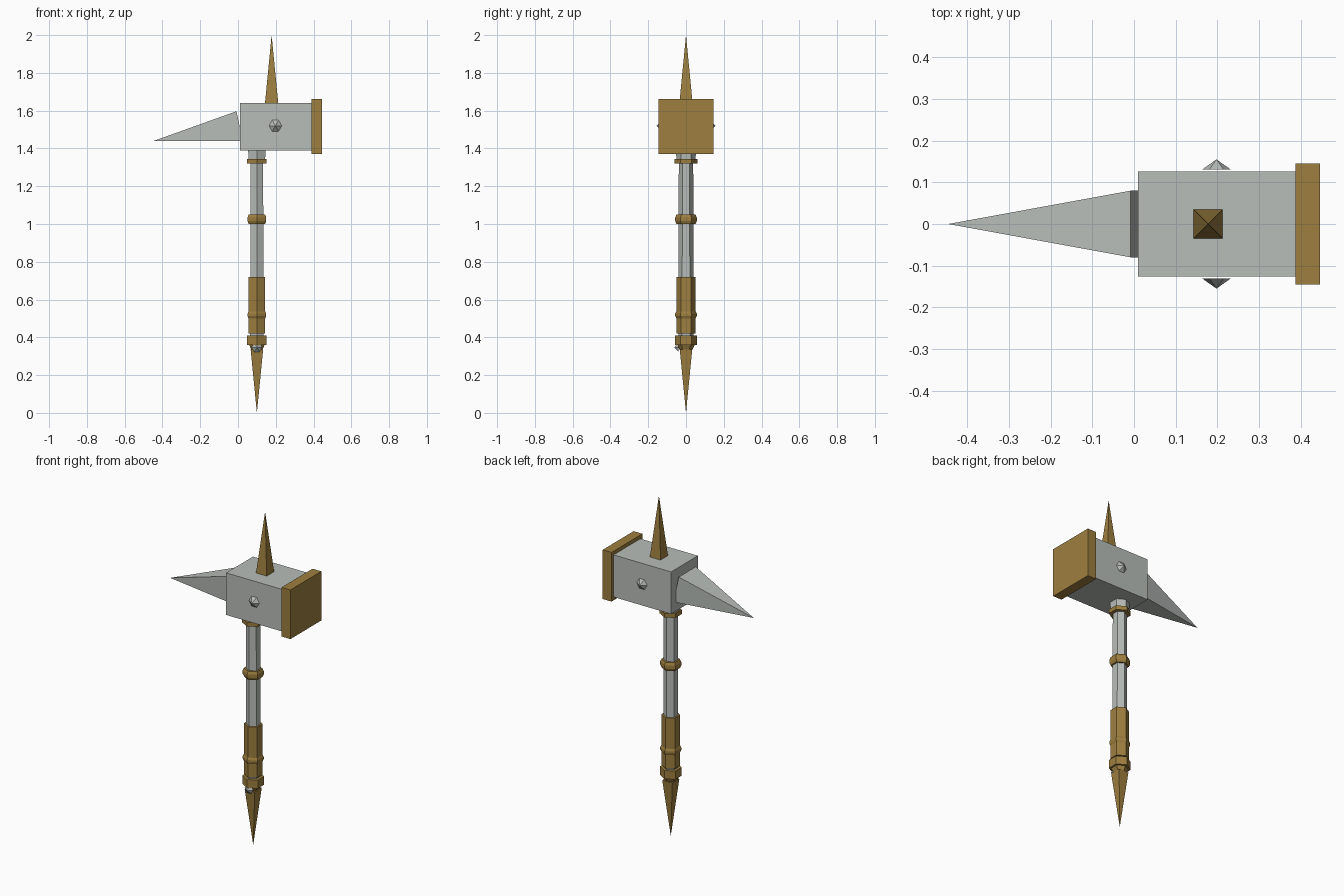
import bpy, bmesh, math
from mathutils import Vector, Matrix

if "Cube" in bpy.data.objects:
    bpy.data.objects.remove(bpy.data.objects["Cube"])


def material(name, rgb):
    m = bpy.data.materials.new(name)
    m.diffuse_color = (*rgb, 1)
    m.use_nodes = True
    m.node_tree.nodes["Principled BSDF"].inputs["Base Color"].default_value = m.diffuse_color
    return m


steel = material("steel", (0.48, 0.51, 0.485))
gold = material("dark gold", (0.34, 0.21, 0.05))


def finish(name, bm, mat):
    bmesh.ops.remove_doubles(bm, verts=bm.verts, dist=1e-5)
    bmesh.ops.recalc_face_normals(bm, faces=bm.faces)
    me = bpy.data.meshes.new(name)
    bm.to_mesh(me)
    bm.free()
    me.materials.append(mat)
    ob = bpy.data.objects.new(name, me)
    bpy.context.collection.objects.link(ob)
    return ob


def box(name, lo, hi, mat):
    bm = bmesh.new()
    bmesh.ops.create_cube(bm, size=1)
    for v in bm.verts:
        v.co = Vector([(a + b) / 2 + c * (b - a) for a, b, c in zip(lo, hi, v.co)])
    return finish(name, bm, mat)


def lathe(name, profile, mat, x=0.10, sides=6, turn=math.pi / 2):
    """Low-poly stack of (z, radius) rings around a vertical axis."""
    bm = bmesh.new()
    rings = [[bm.verts.new((x + r * math.cos(turn + i * math.tau / sides),
                            r * math.sin(turn + i * math.tau / sides), z))
              for i in range(sides)] for z, r in profile]
    for a, b in zip(rings, rings[1:]):
        for i in range(sides):
            j = (i + 1) % sides
            bm.faces.new((a[i], a[j], b[j], b[i]))
    bm.faces.new(rings[0])
    bm.faces.new(rings[-1])
    return finish(name, bm, mat)


def pyramid(name, base, tip, mat):
    bm = bmesh.new()
    vs = [bm.verts.new(p) for p in base]
    t = bm.verts.new(tip)
    bm.faces.new(vs)
    for a, b in zip(vs, vs[1:] + vs[:1]):
        bm.faces.new((a, b, t))
    return finish(name, bm, mat)


def square(x, h, z):
    return [(x - h, -h, z), (x + h, -h, z), (x + h, h, z), (x - h, h, z)]


def stud(name, x, y, z, r, depth):
    """Six-sided pointed stud facing along y."""
    base = [(x + r * math.cos(i * math.pi / 3), y, z + r * math.sin(i * math.pi / 3))
            for i in range(6)]
    return pyramid(name, base, (x, y + depth, z), steel)


# Hammer head, striking plate and the rear pick
box("head", (0.01, -0.126, 1.39), (0.39, 0.126, 1.64), steel)
box("striking_plate", (0.388, -0.145, 1.37), (0.446, 0.145, 1.662), gold)
pyramid("rear_pick", [(-0.008, -0.08, 1.597), (-0.008, 0.08, 1.597),
                      (0.025, 0.08, 1.44), (0.025, -0.08, 1.44)],
        (-0.446, 0, 1.44), steel)
for side, s in (("front", -1), ("back", 1)):
    stud("head_stud_" + side, 0.198, s * 0.131, 1.52, 0.034, s * 0.024)

# Top and bottom spikes
pyramid("top_spike", square(0.178, 0.035, 1.64), (0.178, 0, 2.0), gold)
pyramid("bottom_spike", square(0.10, 0.033, 0.335), (0.10, 0, 0), gold)

# Six-sided shaft with collars
lathe("shaft", [(0.40, 0.041), (1.39, 0.038)], steel)
lathe("head_socket", [(1.34, 0.05), (1.395, 0.054)], steel)
lathe("upper_collar", [(1.32, 0.06), (1.345, 0.06)], gold)
lathe("middle_collar", [(1.00, 0.05), (1.015, 0.057), (1.035, 0.057), (1.05, 0.05)], gold)

# Grip, grip ring and pommel
lathe("grip", [(0.42, 0.051), (0.72, 0.051)], gold)
lathe("grip_ring", [(0.498, 0.05), (0.512, 0.057), (0.525, 0.057), (0.54, 0.05)], gold)
lathe("pommel", [(0.33, 0.032), (0.36, 0.047), (0.36, 0.059), (0.41, 0.059)], gold)
stud("pommel_stud", 0.10, -0.04, 0.347, 0.028, -0.022)
